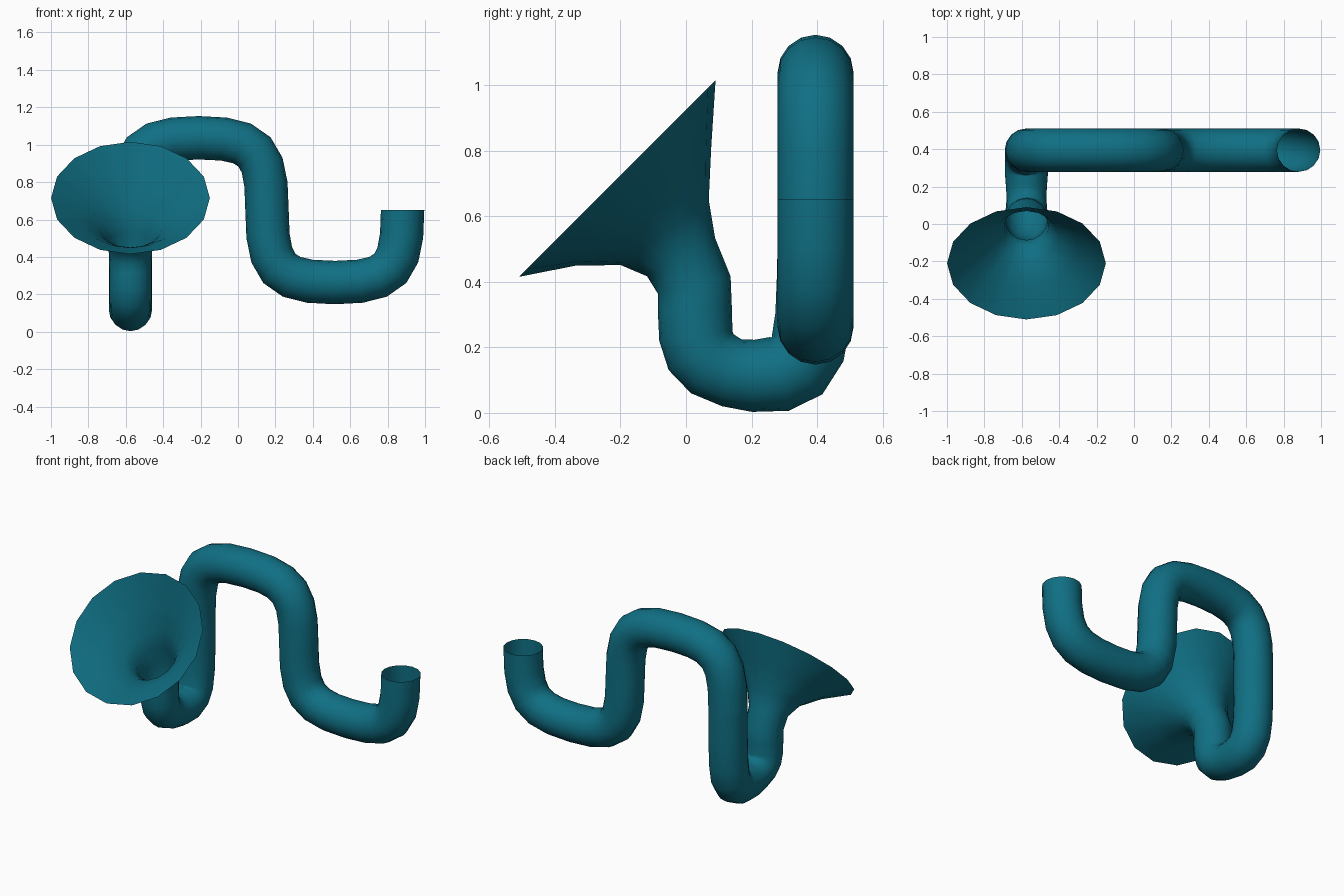
import bpy, bmesh, math
from mathutils import Vector

if "Cube" in bpy.data.objects:
    bpy.data.objects.remove(bpy.data.objects["Cube"])

SIDES = 16
R = 0.116

teal = bpy.data.materials.new("teal")
teal.diffuse_color = (0.005, 0.16, 0.23, 1)
teal.use_nodes = True
teal.node_tree.nodes["Principled BSDF"].inputs["Base Color"].default_value = teal.diffuse_color


def bezier(p0, p1, p2, p3, n=6):
    """Points of one cubic arc, both ends included."""
    p0, p1, p2, p3 = map(Vector, (p0, p1, p2, p3))
    return [p0 * (1 - t) ** 3 + p1 * 3 * t * (1 - t) ** 2
            + p2 * 3 * t * t * (1 - t) + p3 * t ** 3
            for t in (i / n for i in range(n + 1))]


def tube(name, pts, radii, normal, start, end):
    """Sweep a round open tube along a planar path with the given plane normal."""
    normal = Vector(normal)
    bm = bmesh.new()
    rings = []
    for i, p in enumerate(pts):
        if i == 0:
            t = Vector(start).normalized()
        elif i == len(pts) - 1:
            t = Vector(end).normalized()
        else:
            t = ((p - pts[i - 1]).normalized() + (pts[i + 1] - p).normalized()).normalized()
        side = t.cross(normal)
        rings.append([bm.verts.new(p + radii[i] * (math.cos(a) * normal + math.sin(a) * side))
                      for a in (2 * math.pi * k / SIDES for k in range(SIDES))])
    for a, b in zip(rings, rings[1:]):
        for k in range(SIDES):
            m = (k + 1) % SIDES
            bm.faces.new((a[k], a[m], b[m], b[k])).smooth = True
    mesh = bpy.data.meshes.new(name)
    bm.to_mesh(mesh)
    bm.free()
    mesh.materials.append(teal)
    ob = bpy.data.objects.new(name, mesh)
    bpy.context.collection.objects.link(ob)
    return ob


def u_path(x0, x1, y, z, dz):
    """U bend from x0 to x1, with its middle dz away from the ends."""
    mid = (x0 + x1) / 2
    h = (x1 - x0) / 2
    a = bezier((x0, y, z), (x0, y, z + dz * 0.81),
               (mid - h * 0.85, y, z + dz), (mid, y, z + dz))
    b = [Vector((2 * mid - p.x, p.y, p.z)) for p in reversed(a)]
    return a + b[1:]


# Open-ended lower bend and the arch over the top
low = u_path(0.88, 0.155, 0.395, 0.65, -0.387)
tube("inlet_bend", low, [R] * len(low), (0, 1, 0), (0, 0, -1), (0, 0, 1))
arch = u_path(0.155, -0.575, 0.395, 0.65, 0.387)
tube("top_arch", arch, [R] * len(arch), (0, 1, 0), (0, 0, 1), (0, 0, -1))

# Down leg, bottom bend and flared bell as one swept piece
X = -0.575
path = bezier((X, 0.395, 0.65), (X, 0.395, 0.16), (X, 0.395, 0.113), (X, 0.205, 0.113))
radii = [R] * 6 + [0.11]
bell = [(0.14, 0.122, 0.106), (0.08, 0.15, 0.111), (0.045, 0.187, 0.113),
        (0.03, 0.238, 0.113), (0.027, 0.315, 0.113), (0.025, 0.39, 0.114),
        (-0.015, 0.475, 0.119), (-0.065, 0.55, 0.167), (-0.13, 0.63, 0.275),
        (-0.21, 0.715, 0.4245)]
path += [Vector((X, y, z)) for y, z, r in bell]
radii += [r for y, z, r in bell]
tube("bell_horn", path, radii, (1, 0, 0), (0, 0, -1), (0, -1, 1))
